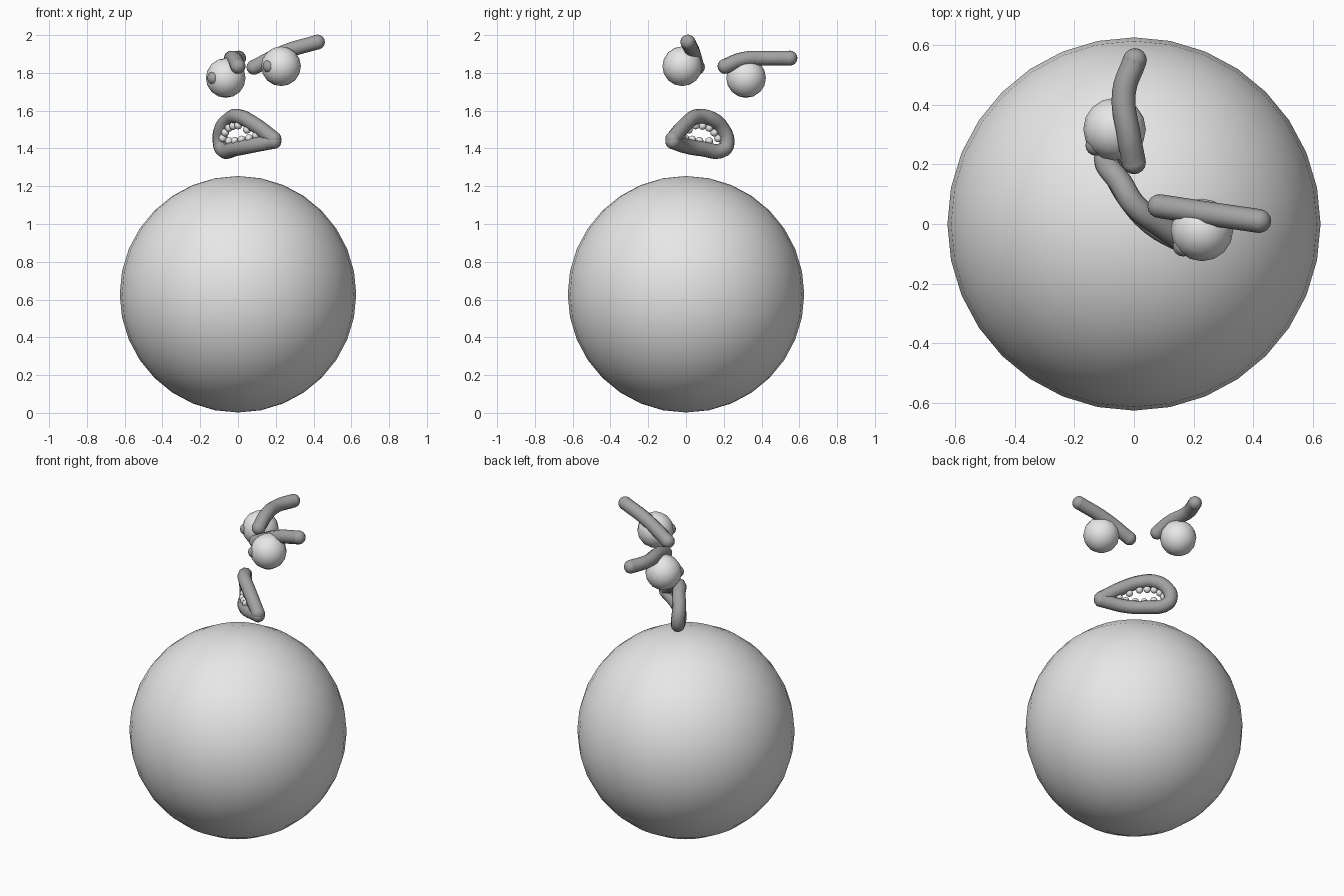
import bpy
from mathutils import Vector

cube = bpy.data.objects.get("Cube")
if cube:
    bpy.data.objects.remove(cube, do_unlink=True)


def make_material(name, value):
    mat = bpy.data.materials.new(name)
    mat.use_nodes = True
    colour = (value, value, value, 1)
    mat.diffuse_color = colour
    mat.node_tree.nodes["Principled BSDF"].inputs["Base Color"].default_value = colour
    return mat


LIGHT = make_material("light grey", 0.8)
DARK = make_material("dark grey", 0.36)
FACE = Vector((-0.76, -0.65, 0))     # direction the face looks


def ball(name, centre, radius, mat, segments=16, rings=8):
    bpy.ops.mesh.primitive_uv_sphere_add(segments=segments, ring_count=rings,
                                         radius=radius, location=centre)
    obj = bpy.context.object
    obj.name = name
    obj.data.materials.append(mat)
    bpy.ops.object.shade_smooth()
    return obj


def tube(name, points, radius, mat):
    """Round tube through the points, closed by a ball at each end."""
    curve = bpy.data.curves.new(name, "CURVE")
    curve.dimensions = "3D"
    curve.bevel_depth = radius
    curve.bevel_resolution = 3
    curve.resolution_u = 5
    spline = curve.splines.new("BEZIER")
    spline.bezier_points.add(len(points) - 1)
    for bez, p in zip(spline.bezier_points, points):
        bez.co = p
        bez.handle_left_type = bez.handle_right_type = "AUTO"
    obj = bpy.data.objects.new(name, curve)
    bpy.context.collection.objects.link(obj)
    bpy.ops.object.select_all(action="DESELECT")
    obj.select_set(True)
    bpy.context.view_layer.objects.active = obj
    bpy.ops.object.convert(target="MESH")
    obj = bpy.context.object
    obj.name = name
    obj.data.materials.clear()
    obj.data.materials.append(mat)
    bpy.ops.object.shade_smooth()
    caps = [ball(name + "_cap", p, radius, mat) for p in (points[0], points[-1])]
    for part in caps + [obj]:
        part.select_set(True)
    bpy.context.view_layer.objects.active = obj
    bpy.ops.object.join()


# Body
ball("body", (0, 0, 0.628), 0.626, LIGHT, 32, 16)

# Eyes with pupils
for side, centre in (("left", (0.228, -0.02, 1.835)), ("right", (-0.065, 0.318, 1.773))):
    ball(side + "_eye", centre, 0.105, LIGHT)
    ball(side + "_pupil", Vector(centre) + FACE * 0.083, 0.035, DARK)

# Eyebrows
tube("left_eyebrow", [(0.085, 0.06, 1.83), (0.25, 0.035, 1.912), (0.42, 0.01, 1.963)],
     0.04, DARK)
tube("right_eyebrow", [(0, 0.207, 1.835), (-0.018, 0.3, 1.872), (-0.034, 0.44, 1.878),
                       (0.003, 0.55, 1.878)], 0.04, DARK)

# Lips: one loop that starts and ends at the left corner
upper = [(0.19, -0.07, 1.45), (0.09, -0.005, 1.525), (0, 0.065, 1.57),
         (-0.045, 0.138, 1.555), (-0.085, 0.19, 1.507), (-0.095, 0.217, 1.437)]
lower = [(-0.082, 0.2, 1.395), (-0.015, 0.085, 1.398), (0.063, 0, 1.413), (0.19, -0.07, 1.437)]
tube("lips", upper + lower, 0.04, DARK)

# Teeth along the inside of both lips
middle = Vector((0.02, 0.06, 1.475))


def row_of_teeth(name, path, start, end, count):
    path = [Vector(p) for p in path]
    for i in range(count):
        t = start + (end - start) * i / (count - 1)
        k = min(int(t), len(path) - 2)
        spot = path[k].lerp(path[k + 1], t - k)
        inward = Vector((0, 0, middle.z - spot.z)).normalized() * 0.03
        inward += (middle - spot) * 0.15
        ball(name, spot + inward + FACE * 0.012, 0.021, LIGHT, 12, 8)


row_of_teeth("upper_tooth", upper, 0.7, 4.3, 7)
row_of_teeth("lower_tooth", lower, 0.5, 2.1, 4)
